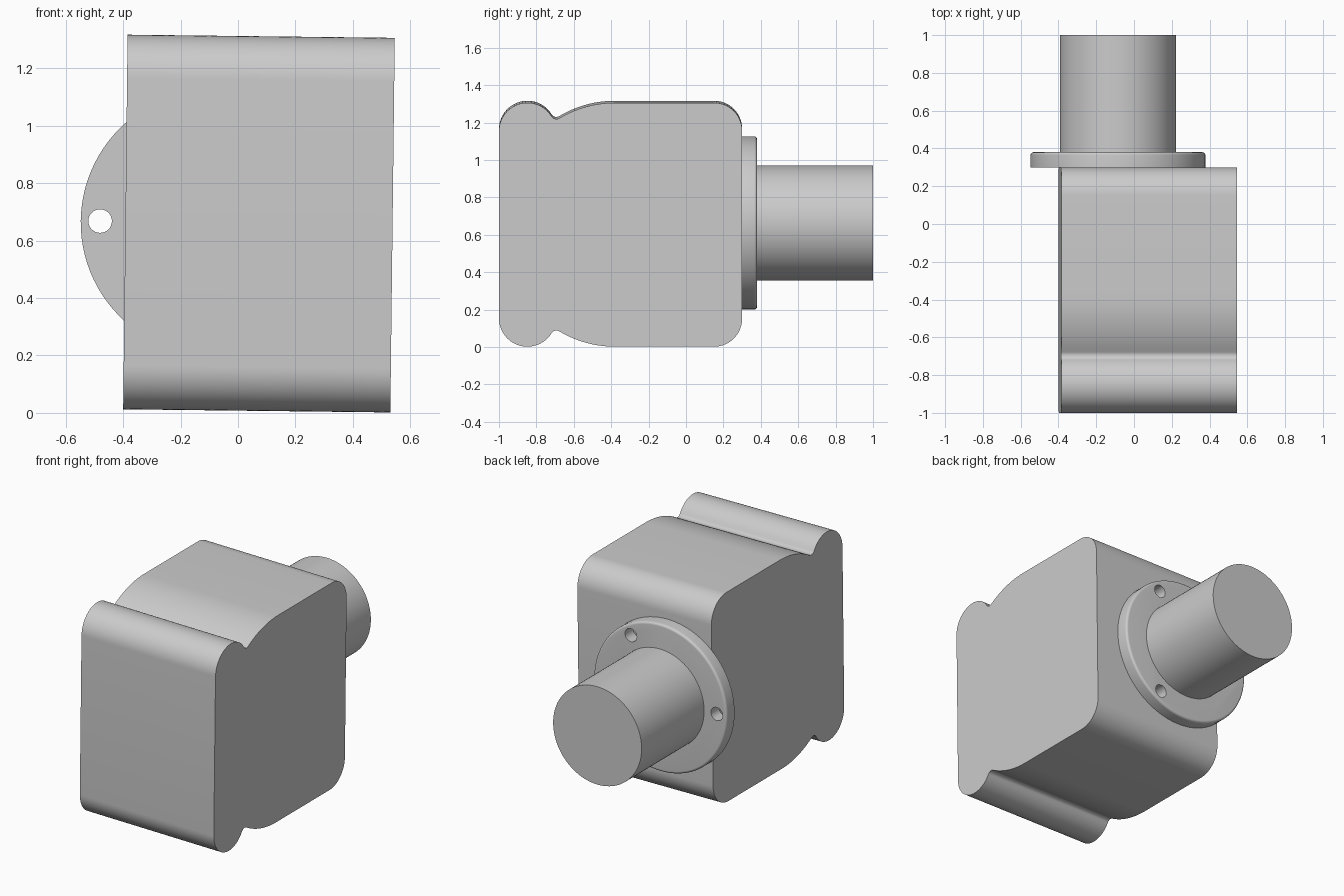
import bpy, bmesh, math
from mathutils import Vector

if "Cube" in bpy.data.objects:
    bpy.data.objects.remove(bpy.data.objects["Cube"])

TILT = 0.0118                       # whole model leans slightly about the y axis
grey = bpy.data.materials.new("light_grey")
grey.diffuse_color = (0.6, 0.6, 0.6, 1)
grey.use_nodes = True
grey.node_tree.nodes["Principled BSDF"].inputs["Base Color"].default_value = grey.diffuse_color


def finish(name, bm, x=0, z=0):
    bmesh.ops.recalc_face_normals(bm, faces=bm.faces)
    me = bpy.data.meshes.new(name)
    bm.to_mesh(me)
    bm.free()
    me.materials.append(grey)
    ob = bpy.data.objects.new(name, me)
    bpy.context.collection.objects.link(ob)
    ob.location = (x, 0, z)
    ob.rotation_euler = (0, TILT, 0)
    return ob


def smooth(ob):
    bpy.ops.object.select_all(action='DESELECT')
    ob.select_set(True)
    bpy.context.view_layer.objects.active = ob
    bpy.ops.object.shade_smooth_by_angle(angle=math.radians(30))


def turned(bm, profile, cx=0, cz=0, n=96):
    """Solid of revolution along y from (radius, y) pairs."""
    rings = []
    for r, y in profile:
        rings.append([bm.verts.new((cx + r * math.cos(2 * math.pi * i / n), y,
                                    cz + r * math.sin(2 * math.pi * i / n))) for i in range(n)])
    for a, b in zip(rings, rings[1:]):
        for i in range(n):
            j = (i + 1) % n
            bm.faces.new((a[i], a[j], b[j], b[i]))
    bm.faces.new(rings[0])
    bm.faces.new(rings[-1])


def arc(c, r, a0, a1, n):
    return [(c[0] + r * math.cos(a0 + (a1 - a0) * i / n),
             c[1] + r * math.sin(a0 + (a1 - a0) * i / n)) for i in range(n + 1)]


# Housing: waisted side profile (y, z), mirrored top to bottom, extruded along x
H, R1, R2, RF = 0.652, 0.152, 0.58, 0.03
lip = Vector((-1 + R1, H - R1))          # rounded front lip
shoulder = Vector((-0.38, H - R2))       # large sloping shoulder
d = shoulder - lip
d1, d2 = R1 + RF, R2 + RF
a = (d1 ** 2 - d2 ** 2 + d.length_squared) / (2 * d.length)
u = d.normalized()
groove = lip + u * a + Vector((-u.y, u.x)) * math.sqrt(d1 ** 2 - a ** 2)
ang = lambda p, q: math.atan2(q.y - p.y, q.x - p.x)
t1, t2 = ang(lip, groove), ang(shoulder, groove)
top = arc(lip, R1, math.pi, t1, 24)
top += arc(groove, RF, t1 + math.pi, t2 + math.pi, 10)[1:]
top += arc(shoulder, R2, t2, math.pi / 2, 14)[1:]
top += arc((0.15, H - 0.15), 0.15, math.pi / 2, 0, 16)
outline = top + [(y, -z) for y, z in reversed(top)]

bm = bmesh.new()
face = bm.faces.new([bm.verts.new((-0.465, y, z)) for y, z in outline])
ext = bmesh.ops.extrude_face_region(bm, geom=[face], use_keep_orig=True)
bmesh.ops.translate(bm, vec=(0.93, 0, 0),
                    verts=[v for v in ext["geom"] if isinstance(v, bmesh.types.BMVert)])
smooth(finish("housing", bm, 0.073, 0.659))

# Mounting flange with a rounded outer rim
bm = bmesh.new()
turned(bm, [(0.4625, 0.30)] + [(p[0], p[1]) for p in arc((0.4475, 0.365), 0.015, 0, math.pi / 2, 6)])
flange = finish("mounting_flange", bm, -0.085, 0.663)

# Three bolt holes, 120 degrees apart
bm = bmesh.new()
for deg in (60, 180, 300):
    t = math.radians(deg)
    turned(bm, [(0.041, 0.2), (0.041, 0.5)], 0.395 * math.cos(t), 0.395 * math.sin(t), 32)
cutter = finish("bolt_hole_cutter", bm, -0.085, 0.663)
cutter.hide_render = True
bpy.context.view_layer.update()
mod = flange.modifiers.new("bolt_holes", 'BOOLEAN')
mod.operation = 'DIFFERENCE'
mod.solver = 'EXACT'
mod.object = cutter
bpy.context.view_layer.objects.active = flange
bpy.ops.object.modifier_apply(modifier=mod.name)
bpy.data.objects.remove(cutter)
smooth(flange)

# Solid round shaft
bm = bmesh.new()
turned(bm, [(0.307, 0.30), (0.307, 1.0)])
smooth(finish("shaft", bm, -0.085, 0.663))
